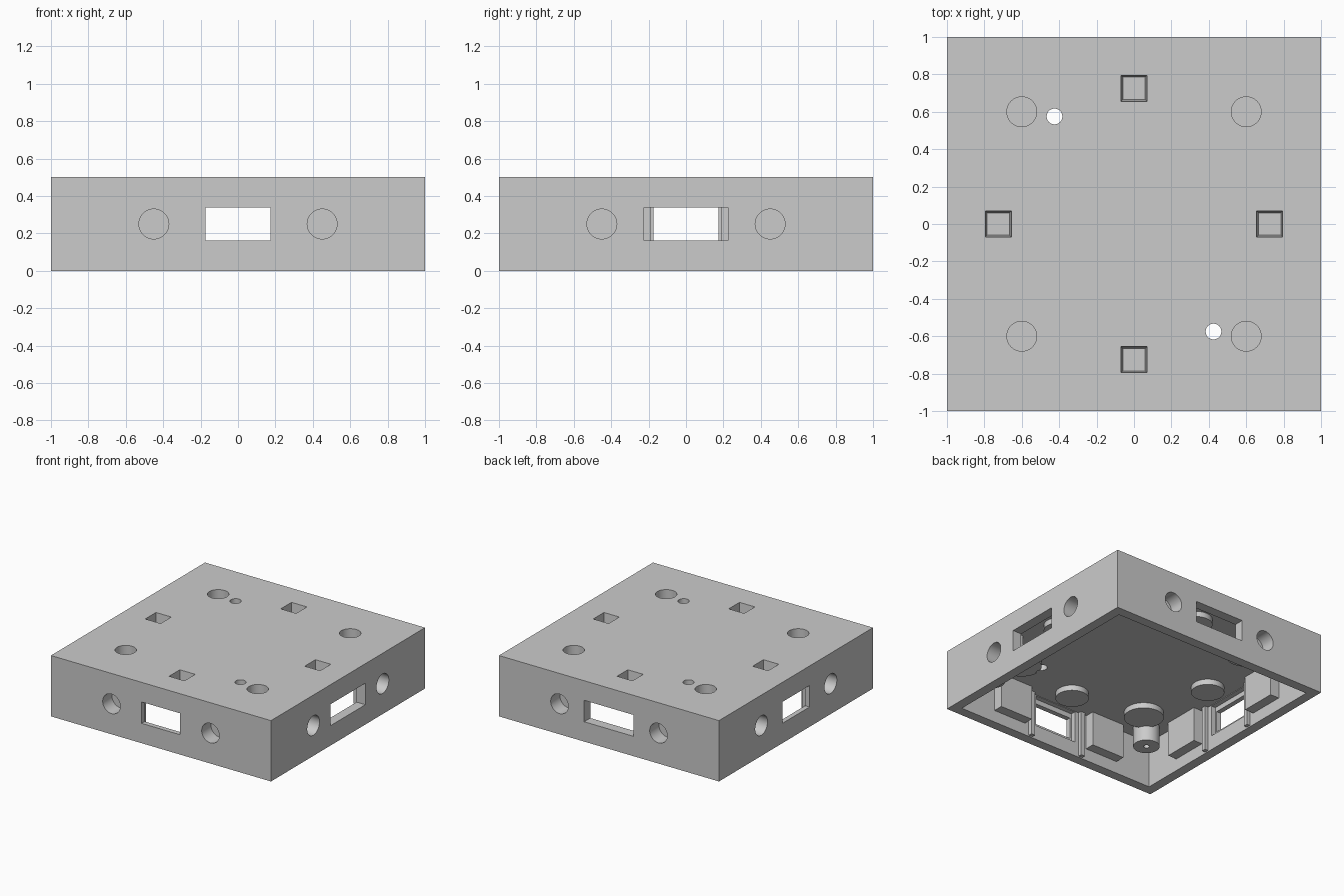
import bpy, bmesh, math
from mathutils import Matrix, Vector

if "Cube" in bpy.data.objects:
    bpy.data.objects.remove(bpy.data.objects["Cube"], do_unlink=True)

grey = bpy.data.materials.new("plain grey")
grey.use_nodes = True
colour = (0.6, 0.6, 0.6, 1)
grey.diffuse_color = colour
grey.node_tree.nodes["Principled BSDF"].inputs["Base Color"].default_value = colour

WALL, TOP = 0.08, 0.5
CEILING, BOSS = 0.385, 0.34
INNER = 1 - WALL
MID = TOP / 2
POCKET = 0.12


def box(bm, x0, x1, y0, y1, z0, z1, turn=0):
    """Box between limits, then turned about the z axis in quarter turns."""
    centre = Vector((x0 + x1, y0 + y1, z0 + z1)) / 2
    size = Matrix.Diagonal((x1 - x0, y1 - y0, z1 - z0, 1))
    spin = Matrix.Rotation(turn * math.pi / 2, 4, "Z")
    bmesh.ops.create_cube(bm, size=1, matrix=spin @ Matrix.Translation(centre) @ size)


def post(bm, x, y, z0, z1, r, r_top=None, sides=48):
    """Upright cylinder or tapered prism."""
    spot = Matrix.Translation((x, y, (z0 + z1) / 2))
    spin = Matrix.Rotation(math.pi / sides, 4, "Z")
    bmesh.ops.create_cone(bm, cap_ends=True, segments=sides, radius1=r,
                          radius2=r_top or r, depth=z1 - z0, matrix=spot @ spin)


def side_drill(bm, x, turn):
    """Round pocket drilled into the wall at y = -1, then turned."""
    spin = Matrix.Rotation(turn * math.pi / 2, 4, "Z")
    spot = Matrix.Translation((x, -1, MID)) @ Matrix.Rotation(math.pi / 2, 4, "X")
    bmesh.ops.create_cone(bm, cap_ends=True, segments=48, radius1=0.08,
                          radius2=0.08, depth=2 * POCKET, matrix=spin @ spot)


def make(name, bm):
    mesh = bpy.data.meshes.new(name)
    bm.to_mesh(mesh)
    bm.free()
    mesh.materials.append(grey)
    obj = bpy.data.objects.new(name, mesh)
    bpy.context.collection.objects.link(obj)
    return obj


def combine(target, tool, operation):
    bpy.context.view_layer.objects.active = target
    mod = target.modifiers.new(operation.lower(), "BOOLEAN")
    mod.operation, mod.object, mod.solver = operation, tool, "EXACT"
    bpy.ops.object.modifier_apply(modifier=mod.name)
    bpy.data.objects.remove(tool, do_unlink=True)


corners = [(sx, sy) for sx in (-1, 1) for sy in (-1, 1)]
turns = range(4)  # front, right, back, left walls
narrow = (0, 3)   # walls with the smaller window

# Open-bottomed shell
bm = bmesh.new()
box(bm, -1, 1, -1, 1, 0, TOP)
shell = make("hollow_box", bm)
bm = bmesh.new()
box(bm, -INNER, INNER, -INNER, INNER, -0.1, CEILING)
combine(shell, make("cavity", bm), "DIFFERENCE")

# Pocket backings under the ceiling and behind the walls, window guide ribs
bm = bmesh.new()
for sx, sy in corners:
    post(bm, 0.6 * sx, 0.6 * sy, BOSS, CEILING + 0.04, 0.15)
for turn in turns:
    spin = Matrix.Rotation(turn * math.pi / 2, 3, "Z")
    spot = spin @ Vector((0, -0.725, 0))
    post(bm, spot.x, spot.y, BOSS, CEILING + 0.04, 0.125)
    for s in (-0.45, 0.45):
        box(bm, s - 0.15, s + 0.15, -INNER - 0.03, -INNER + WALL, 0.1, 0.4, turn)
    if turn in narrow:
        for s in (-0.245, 0.245):
            box(bm, s - 0.018, s + 0.018, -INNER - 0.03, -INNER + 0.03,
                0.01, CEILING + 0.02, turn)
combine(shell, make("backings", bm), "UNION")

# Corner screw posts
bm = bmesh.new()
for sx, sy in corners:
    post(bm, 0.76 * sx, 0.76 * sy, 0.22, CEILING + 0.05, 0.1)
combine(shell, make("screw_posts", bm), "UNION")

# Shallow recesses around the inside of the smaller windows
bm = bmesh.new()
for turn in narrow:
    box(bm, -0.19, 0.19, -0.96, -0.9, 0.12, CEILING - 0.005, turn)
combine(shell, make("window_recesses", bm), "DIFFERENCE")

# Windows, round pockets, square pockets, pin holes and screw bores
bm = bmesh.new()
for turn in turns:
    half = 0.175 if turn in narrow else 0.225
    box(bm, -half, half, -1.1, -0.86, 0.163, 0.339, turn)
    for s in (-0.45, 0.45):
        side_drill(bm, s, turn)
    spot = Matrix.Rotation(turn * math.pi / 2, 3, "Z") @ Vector((0, -0.725, 0))
    post(bm, spot.x, spot.y, TOP - POCKET, TOP + 0.001, 0.085, 0.099, 4)
for sx, sy in corners:
    post(bm, 0.6 * sx, 0.6 * sy, TOP - POCKET, TOP + 0.1, 0.08)
    post(bm, 0.76 * sx, 0.76 * sy, 0.1, 0.34, 0.022, sides=24)
for s in (-1, 1):
    post(bm, 0.425 * s, -0.575 * s, 0.2, TOP + 0.1, 0.042, sides=32)
combine(shell, make("cutters", bm), "DIFFERENCE")

# Smooth round walls, crisp edges
bpy.ops.object.select_all(action="DESELECT")
shell.select_set(True)
bpy.context.view_layer.objects.active = shell
bpy.ops.object.shade_smooth_by_angle(angle=math.radians(30))
